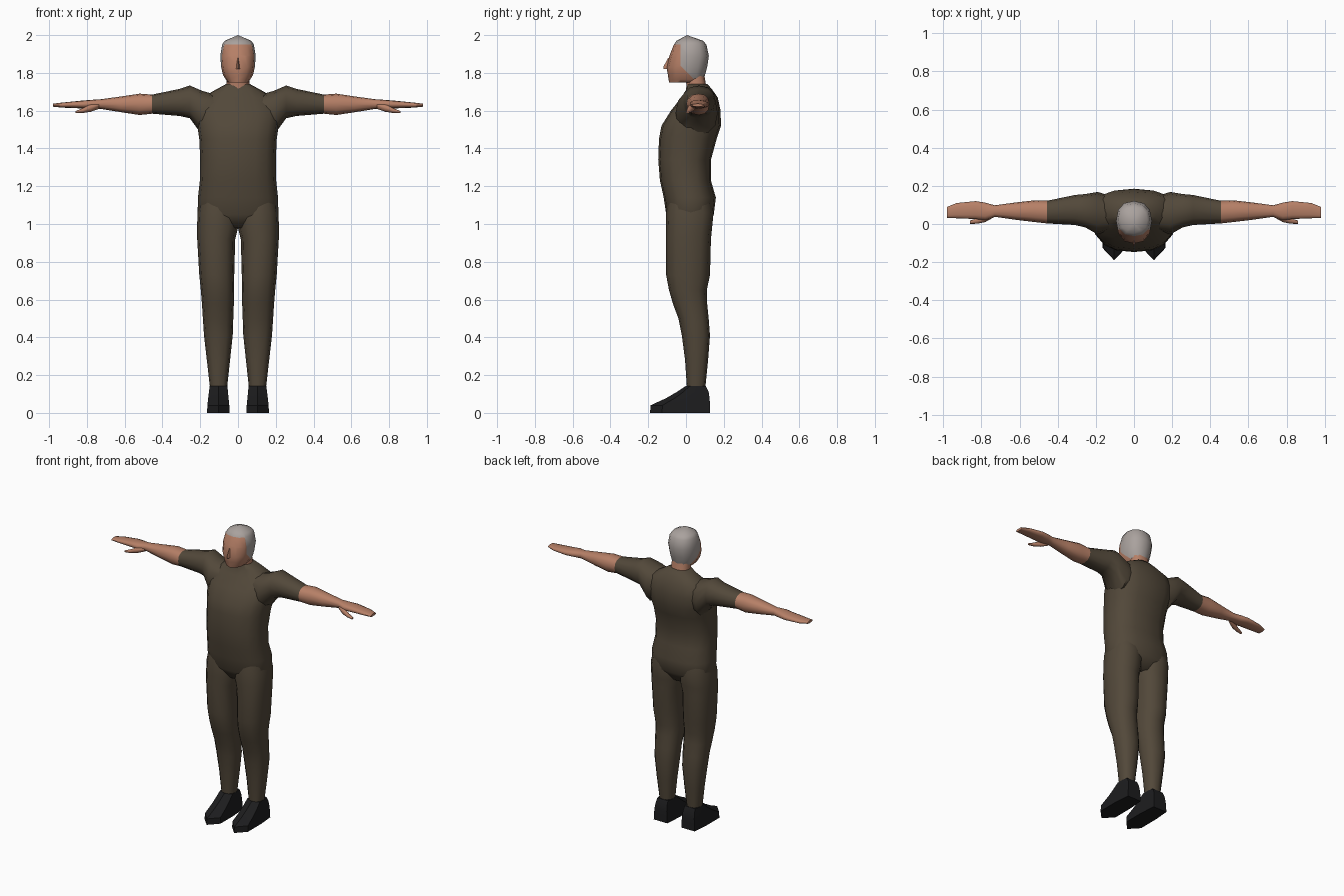
import bpy, bmesh, math
from mathutils import Vector


def material(name, rgb):
    m = bpy.data.materials.new(name)
    m.diffuse_color = (*rgb, 1)
    return m


SKIN = material("skin", (0.47, 0.215, 0.135))
CLOTH = material("olive cloth", (0.085, 0.065, 0.042))
HAIR = material("grey hair", (0.40, 0.36, 0.34))
SHOE = material("black leather", (0.012, 0.012, 0.013))


def oval(sides, power):
    """Unit superellipse outline."""
    pts = []
    for i in range(sides):
        a = 2 * math.pi * i / sides
        c, s = math.cos(a), math.sin(a)
        pts.append((math.copysign(abs(c) ** power, c), math.copysign(abs(s) ** power, s)))
    return pts


def loft(name, rings, mats, axis="z", shape=None, mirror=False, apex=None, cuts=(), rule=None, angle=45):
    """Skin rings (position, u_min, u_max, v_min, v_max); u,v = x,y along z or y,z along x."""
    shape = shape or oval(12, 0.85)
    bm = bmesh.new()
    loops = []
    for t, u0, u1, v0, v1 in rings:
        loop = []
        for a, b in shape:
            u = (u0 + u1) / 2 + a * (u1 - u0) / 2
            v = (v0 + v1) / 2 + b * (v1 - v0) / 2
            loop.append(bm.verts.new((u, v, t) if axis == "z" else (t, u, v)))
        loops.append(loop)
    n = len(shape)
    for lo, hi in zip(loops, loops[1:]):
        for i in range(n):
            j = (i + 1) % n
            bm.faces.new((lo[i], lo[j], hi[j], hi[i]))
    bm.faces.new(loops[0][::-1])
    if apex:
        tip = bm.verts.new(apex)
        for i in range(n):
            bm.faces.new((loops[-1][i], loops[-1][(i + 1) % n], tip))
    else:
        bm.faces.new(loops[-1])
    # cut colour borders into the surface
    for co, no in cuts:
        bmesh.ops.bisect_plane(bm, geom=bm.verts[:] + bm.edges[:] + bm.faces[:],
                               plane_co=co, plane_no=no)
    bmesh.ops.recalc_face_normals(bm, faces=bm.faces[:])
    if rule:
        for f in bm.faces:
            f.material_index = rule(f.calc_center_median())
    me = bpy.data.meshes.new(name)
    bm.to_mesh(me)
    bm.free()
    for m in mats:
        me.materials.append(m)
    ob = bpy.data.objects.new(name, me)
    bpy.context.collection.objects.link(ob)
    bpy.ops.object.select_all(action="DESELECT")
    ob.select_set(True)
    bpy.context.view_layer.objects.active = ob
    bpy.ops.object.shade_smooth_by_angle(angle=math.radians(angle))
    if mirror:
        mod = ob.modifiers.new("mirror", "MIRROR")
        mod.use_clip = False
    return ob


def sym(rows):
    """Rows (z, half width, front, back) to rings centred on x = 0."""
    return [(z, -w, w, f, b) for z, w, f, b in rows]


# torso
loft("torso", sym([
    (0.98, 0.17, -0.06, 0.10), (1.05, 0.214, -0.105, 0.147), (1.14, 0.212, -0.118, 0.158),
    (1.23, 0.202, -0.138, 0.132), (1.34, 0.20, -0.147, 0.132), (1.45, 0.205, -0.143, 0.162),
    (1.52, 0.215, -0.13, 0.185), (1.60, 0.225, -0.08, 0.183), (1.67, 0.19, -0.025, 0.168),
    (1.71, 0.12, 0.0, 0.14), (1.74, 0.065, 0.005, 0.115)]), [CLOTH], shape=oval(16, 0.8), angle=60)

# trouser legs
loft("leg", [
    (0.13, 0.058, 0.148, 0.005, 0.102), (0.28, 0.042, 0.165, -0.005, 0.117),
    (0.41, 0.028, 0.18, -0.022, 0.127), (0.50, 0.025, 0.186, -0.04, 0.12),
    (0.58, 0.022, 0.191, -0.07, 0.112), (0.65, 0.02, 0.197, -0.09, 0.11),
    (0.73, 0.02, 0.205, -0.105, 0.127), (0.92, 0.015, 0.216, -0.106, 0.132),
    (0.98, 0.0, 0.217, -0.106, 0.138), (1.06, 0.0, 0.214, -0.105, 0.146),
    (1.14, 0.01, 0.20, -0.09, 0.13)], [CLOTH], mirror=True, angle=60)

# shoes with pointed toes
sole = [(0, -1), (1, -0.6), (1, 0.3), (0.85, 1), (-0.85, 1), (-1, 0.3), (-1, -0.6)]
loft("shoe", [
    (0.0, 0.044, 0.164, -0.19, 0.127), (0.04, 0.046, 0.162, -0.188, 0.127),
    (0.078, 0.05, 0.158, -0.105, 0.125), (0.11, 0.053, 0.154, -0.05, 0.12),
    (0.143, 0.056, 0.15, 0.0, 0.105)], [SHOE], shape=sole, mirror=True, angle=35)

# arms: sleeve, forearm and flat hand
loft("arm", [
    (0.10, -0.03, 0.14, 1.50, 1.68), (0.19, -0.055, 0.168, 1.47, 1.705),
    (0.255, -0.018, 0.157, 1.56, 1.733), (0.31, -0.005, 0.152, 1.572, 1.715),
    (0.455, 0.003, 0.122, 1.584, 1.685), (0.52, 0.01, 0.124, 1.577, 1.69),
    (0.62, 0.022, 0.113, 1.592, 1.675), (0.73, 0.038, 0.098, 1.61, 1.66),
    (0.78, 0.02, 0.112, 1.61, 1.657), (0.83, 0.026, 0.12, 1.612, 1.653),
    (0.93, 0.03, 0.11, 1.616, 1.643), (0.98, 0.032, 0.09, 1.621, 1.637)],
    [CLOTH, SKIN], axis="x", mirror=True, rule=lambda c: int(c.x > 0.455), angle=60)

# thumbs
loft("thumb", [
    (0.735, 0.035, 0.06, 1.61, 1.64), (0.78, 0.01, 0.045, 1.594, 1.635),
    (0.82, 0.002, 0.03, 1.588, 1.614), (0.86, 0.0, 0.018, 1.587, 1.598)],
    [SKIN], axis="x", shape=oval(8, 1), mirror=True, angle=60)

# neck
loft("neck", sym([(1.69, 0.066, 0.0, 0.12), (1.74, 0.062, 0.002, 0.105), (1.80, 0.06, -0.01, 0.095)]),
     [SKIN], angle=60)


# head: hair is the top and the back above a slanted hairline
def hair_rule(c):
    return int(c.z > 1.95 or (c.y > -0.03 and c.z > 1.765 and c.z + c.y > 1.81))


loft("head", sym([
    (1.75, 0.055, -0.09, 0.09), (1.79, 0.08, -0.096, 0.101), (1.83, 0.089, -0.103, 0.112),
    (1.89, 0.094, -0.088, 0.121), (1.95, 0.084, -0.064, 0.108), (1.97, 0.07, -0.05, 0.09)]),
    [SKIN, HAIR], apex=(0, 0.005, 2.0), rule=hair_rule, angle=60,
    cuts=[(Vector((0, -0.03, 1.8)), Vector((0, 1, 0))),
          (Vector((0, 0, 1.81)), Vector((0, 1, 1))),
          (Vector((0, 0, 1.765)), Vector((0, 0, 1)))])

# nose
loft("nose", sym([(1.82, 0.014, -0.12, -0.09), (1.832, 0.014, -0.12, -0.09), (1.88, 0.006, -0.094, -0.08)]),
     [SKIN], shape=[(0, -1), (1, 1), (-1, 1)])
